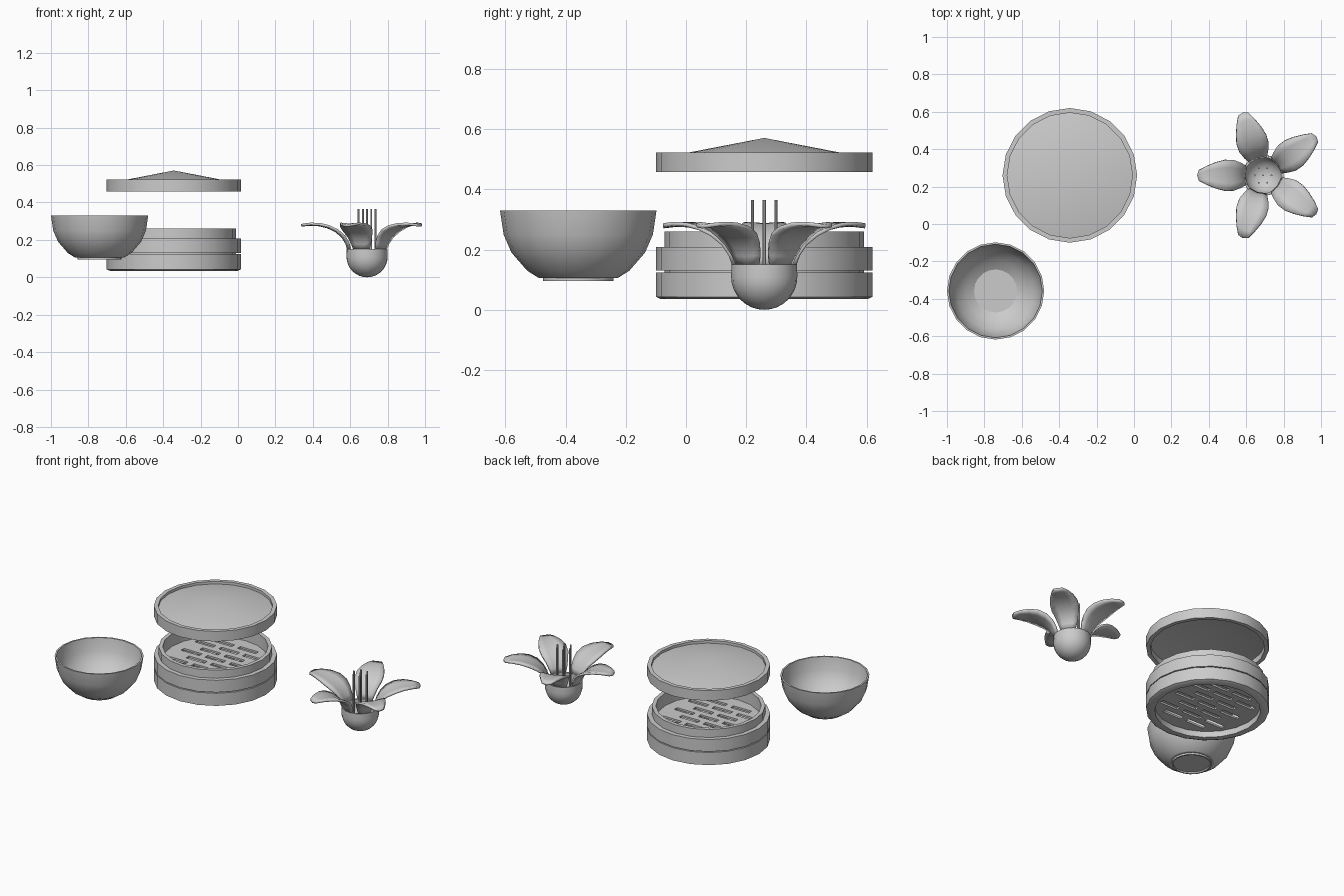
import bpy, bmesh
from math import sin, cos, pi, radians
from mathutils import Vector, Matrix

if "Cube" in bpy.data.objects:
    bpy.data.objects.remove(bpy.data.objects["Cube"])


def finish(name, bm, smooth=True):
    bmesh.ops.remove_doubles(bm, verts=bm.verts, dist=1e-5)
    bmesh.ops.recalc_face_normals(bm, faces=bm.faces)
    me = bpy.data.meshes.new(name)
    bm.to_mesh(me)
    bm.free()
    ob = bpy.data.objects.new(name, me)
    bpy.context.collection.objects.link(ob)
    if smooth:
        bpy.ops.object.select_all(action='DESELECT')
        ob.select_set(True)
        bpy.context.view_layer.objects.active = ob
        bpy.ops.object.shade_smooth_by_angle(angle=radians(30))
    return ob


def lathe(name, profile, centre, sides=20, closed=True):
    """Revolve (radius, z) points about a vertical axis."""
    bm = bmesh.new()
    pts = [bm.verts.new((centre[0] + r, centre[1], z)) for r, z in profile]
    pairs = list(zip(pts, pts[1:])) + ([(pts[-1], pts[0])] if closed else [])
    edges = [bm.edges.new(p) for p in pairs]
    bmesh.ops.spin(bm, geom=pts + edges, cent=(centre[0], centre[1], 0),
                   axis=(0, 0, 1), angle=2 * pi, steps=sides, use_duplicate=False)
    return finish(name, bm)


# Bowl with a small foot ring
lathe("bowl", [(0, .115), (.115, .115), (.16, .143), (.21, .195), (.237, .25), (.25, .33),
               (.26, .33), (.248, .25), (.222, .19), (.17, .13), (.132, .106),
               (.117, .106), (.117, .095), (.108, .095), (.108, .104), (0, .104)],
      (-.74, -.358), closed=False)

# Steamer tiers: outer wall plus a stepped inner collar
C = (-.343, .26)


def floor(name, z):
    # slotted round floor, cut by staggered bars
    ob = lathe(name, [(0, z), (.32, z), (.32, z - .012), (0, z - .012)], C, closed=False)
    bm = bmesh.new()
    for row in range(-3, 4):
        y = row * .07
        xs = (-.17, 0, .17) if row % 2 == 0 else (-.085, .085)
        for x in xs:
            if (abs(x) + .065) ** 2 + (abs(y) + .015) ** 2 < .285 ** 2:
                m = Matrix.Translation((C[0] + x, C[1] + y, z)) @ Matrix.Diagonal((.13, .03, .1, 1))
                bmesh.ops.create_cube(bm, size=1, matrix=m)
    cutter = finish(name + "_cutter", bm, False)
    cutter.hide_render = True
    cutter.hide_viewport = True
    mod = ob.modifiers.new("slots", 'BOOLEAN')
    mod.operation = 'DIFFERENCE'
    mod.solver = 'EXACT'
    mod.object = cutter


lathe("lower_tier", [(.31, .035), (.342, .035), (.36, .043), (.36, .124),
                     (.332, .124), (.332, .165), (.31, .165)], C)
lathe("upper_tier", [(.335, .13), (.36, .13), (.36, .208), (.332, .208),
                     (.332, .26), (.308, .26), (.308, .168), (.335, .168)], C)
floor("lower_floor", .085)
floor("upper_floor", .178)

# Lid raised above the steamer: rim and shallow cone
lathe("lid_rim", [(.335, .458), (.36, .458), (.36, .523), (.335, .523)], C)
lathe("lid_cone", [(0, .571), (.337, .506), (.337, .496), (0, .561)], C, closed=False)

# Flower cup
F = (.69, .26)
outer = [(.11 * sin(a), .11 - .11 * cos(a)) for a in [i * pi / 16 for i in range(9)]]
inner = [(.097 * sin(a), .12 - .09 * cos(a)) for a in [i * pi / 12 for i in range(6, -1, -1)]]
lathe("flower_cup", outer + [(.109, .15), (.097, .15)] + inner, F, closed=False)

# Petals: (distance out, height, half width) along the arch
arch = [(.10, .148, .045), (.109, .18, .056), (.13, .215, .068), (.165, .246, .082),
        (.21, .268, .083), (.26, .280, .070), (.31, .282, .050), (.352, .277, .028)]
for k in range(5):
    bm = bmesh.new()
    rot = Matrix.Translation((F[0], F[1], 0)) @ Matrix.Rotation(pi + k * 2 * pi / 5, 4, 'Z')
    rows = []
    for r, z, w in arch:
        rows.append([bm.verts.new(rot @ Vector((r - .008 * abs(s), s * w, z + .004 * s * s)))
                     for s in (-1, -.5, 0, .5, 1)])
    for a, b in zip(rows, rows[1:]):
        for i in range(4):
            bm.faces.new((a[i], b[i], b[i + 1], a[i + 1]))
    petal = finish("petal_%d" % (k + 1), bm)
    mod = petal.modifiers.new("thickness", 'SOLIDIFY')
    mod.thickness = .013
    mod.offset = 0

# Stamens: one in the middle, six around
for k in range(7):
    r = .045 if k else 0
    a = k * pi / 3
    bm = bmesh.new()
    bmesh.ops.create_cone(bm, cap_ends=True, segments=8, radius1=.005, radius2=.005, depth=.325,
                          matrix=Matrix.Translation((F[0] + r * cos(a), F[1] + r * sin(a), .2025)))
    finish("stamen_%d" % (k + 1), bm)
